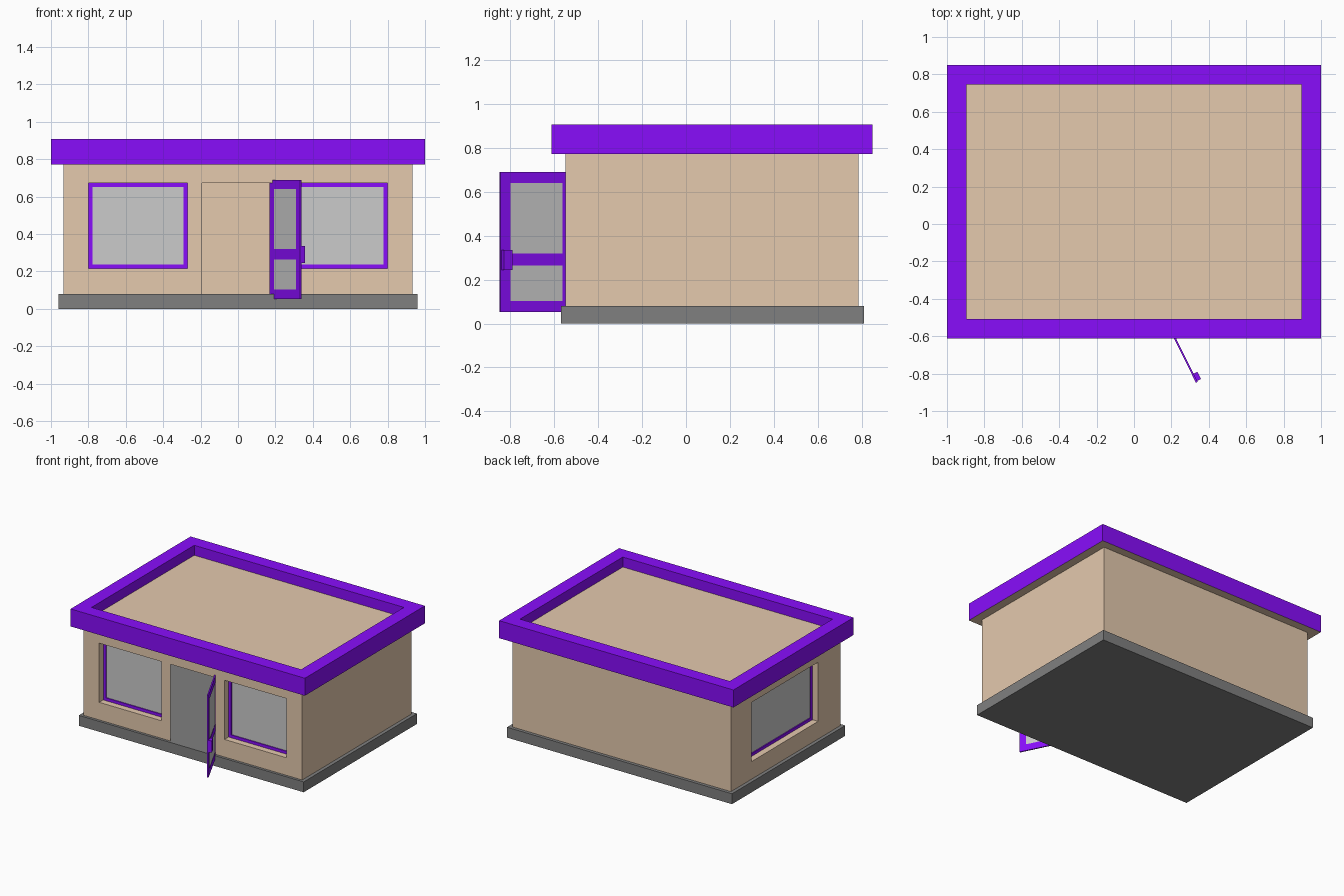
import bpy, bmesh
from mathutils import Matrix, Vector

if "Cube" in bpy.data.objects:
    bpy.data.objects.remove(bpy.data.objects["Cube"])


def material(name, rgb):
    m = bpy.data.materials.new(name)
    m.diffuse_color = (*rgb, 1)
    m.use_nodes = True
    m.node_tree.nodes["Principled BSDF"].inputs["Base Color"].default_value = m.diffuse_color
    return m


TAN = material("tan_plaster", (0.78, 0.585, 0.42))
PURPLE = material("purple_trim", (0.25, 0.004, 0.97))
DARK = material("dark_concrete", (0.215, 0.215, 0.215))


def axes(u, v, w, origin=(0, 0, 0)):
    """Matrix that maps local u, v, w axes into the world."""
    m = Matrix((u, v, w)).transposed().to_4x4()
    m.translation = Vector(origin)
    return m


FLAT = Matrix.Identity(4)
FRONT = axes((1, 0, 0), (0, 0, 1), (0, 1, 0))
SIDE = axes((0, 1, 0), (0, 0, 1), (1, 0, 0))


def finish(name, bm, mat, frame=FLAT, recalc=True):
    bm.transform(frame)
    if recalc:
        bmesh.ops.recalc_face_normals(bm, faces=bm.faces)
    me = bpy.data.meshes.new(name)
    bm.to_mesh(me)
    bm.free()
    ob = bpy.data.objects.new(name, me)
    bpy.context.collection.objects.link(ob)
    if mat:
        me.materials.append(mat)
    return ob


def box(name, u0, u1, v0, v1, w0, w1, mat=None, frame=FLAT):
    bm = bmesh.new()
    bmesh.ops.create_cube(bm, size=1)
    bm.transform(Matrix.Translation(((u0 + u1) / 2, (v0 + v1) / 2, (w0 + w1) / 2))
                 @ Matrix.Diagonal((u1 - u0, v1 - v0, w1 - w0, 1)))
    return finish(name, bm, mat, frame)


def ring(name, u0, u1, v0, v1, width, w0, w1, mat=None, frame=FLAT):
    """Rectangular frame with an open middle."""
    bm = bmesh.new()
    loops = []
    for d, w in ((0, w0), (0, w1), (width, w1), (width, w0)):
        corners = ((u0 + d, v0 + d), (u1 - d, v0 + d), (u1 - d, v1 - d), (u0 + d, v1 - d))
        loops.append([bm.verts.new((u, v, w)) for u, v in corners])
    for i in range(4):
        a, b = loops[i], loops[(i + 1) % 4]
        for j in range(4):
            k = (j + 1) % 4
            bm.faces.new((a[j], a[k], b[k], b[j]))
    return finish(name, bm, mat, frame)


def sheet(bm, us, vs, holes, w, frame, flip):
    """Flat wall of grid cells, leaving out the (column, row) holes."""
    for i in range(len(us) - 1):
        for j in range(len(vs) - 1):
            if (i, j) in holes:
                continue
            quad = [(us[i], vs[j]), (us[i + 1], vs[j]), (us[i + 1], vs[j + 1]), (us[i], vs[j + 1])]
            verts = [bm.verts.new(frame @ Vector((u, v, w))) for u, v in quad]
            bm.faces.new(verts[::-1] if flip else verts)


# Base slab
box("base_slab", -0.96, 0.96, -0.57, 0.81, 0, 0.08, DARK)

# Thin hollow walls with doorway and window openings
X, Y0, Y1 = 0.933, -0.55, 0.785
Z0, Z1 = 0.215, 0.672
WIN0, WIN1 = -0.28, 0.535
rows = (0.08, Z0, Z1, 0.775)
bm = bmesh.new()
sheet(bm, (-X, -0.80, -0.27, -0.193, 0.19, 0.27, 0.80, X), rows,
      {(1, 1), (3, 0), (3, 1), (5, 1)}, Y0, FRONT, False)
sheet(bm, (-X, X), (0.08, 0.775), (), Y1, FRONT, True)
sheet(bm, (Y0, WIN0, WIN1, Y1), rows, {(1, 1)}, -X, SIDE, True)
sheet(bm, (Y0, Y1), (0.08, 0.775), (), X, SIDE, False)
bmesh.ops.remove_doubles(bm, verts=bm.verts, dist=0.0005)
finish("walls", bm, TAN, recalc=False)

# Roof deck and overhanging rim with a plaster underside
box("roof_deck", -0.9, 0.9, -0.515, 0.755, 0.772, 0.83, TAN)
rim = ring("roof_rim", -1, 1, -0.613, 0.85, 0.105, 0.772, 0.907, PURPLE)
rim.data.materials.append(TAN)
for f in rim.data.polygons:
    if f.normal.z < -0.5:
        f.material_index = 1

# Windows: plaster reveal, recessed frame and pane
for name, u0, u1, w, frame in (("left_front_window", -0.80, -0.27, Y0, FRONT),
                               ("right_front_window", 0.27, 0.80, Y0, FRONT),
                               ("side_window", WIN0, WIN1, -X, SIDE)):
    ring(name + "_reveal", u0 - 0.003, u1 + 0.003, Z0 - 0.003, Z1 + 0.003, 0.003,
         w + 0.001, w + 0.07, TAN, frame)
    ring(name + "_frame", u0, u1, Z0, Z1, 0.022, w + 0.05, w + 0.07, PURPLE, frame)
    box(name + "_pane", u0 + 0.02, u1 - 0.02, Z0 + 0.02, Z1 - 0.02,
        w + 0.057, w + 0.063, None, frame)

# Open door, swung outwards
hinge, tip = Vector((0.174, -0.52, 0)), Vector((0.336, -0.847, 0))
along = (tip - hinge).normalized()
width = (tip - hinge).length
DOOR = axes(along, (0, 0, 1), along.cross(Vector((0, 0, 1))), hinge)
ring("door_frame", 0, width, 0.053, 0.69, 0.05, -0.005, 0.005, PURPLE, DOOR)
box("door_middle_rail", 0.05, width - 0.05, 0.265, 0.32, -0.005, 0.005, PURPLE, DOOR)
box("door_pane", 0.05, width - 0.05, 0.1, 0.645, -0.003, 0.003, None, DOOR)
box("door_handle", width - 0.05, width - 0.006, 0.245, 0.335, -0.028, 0.004, PURPLE, DOOR)
